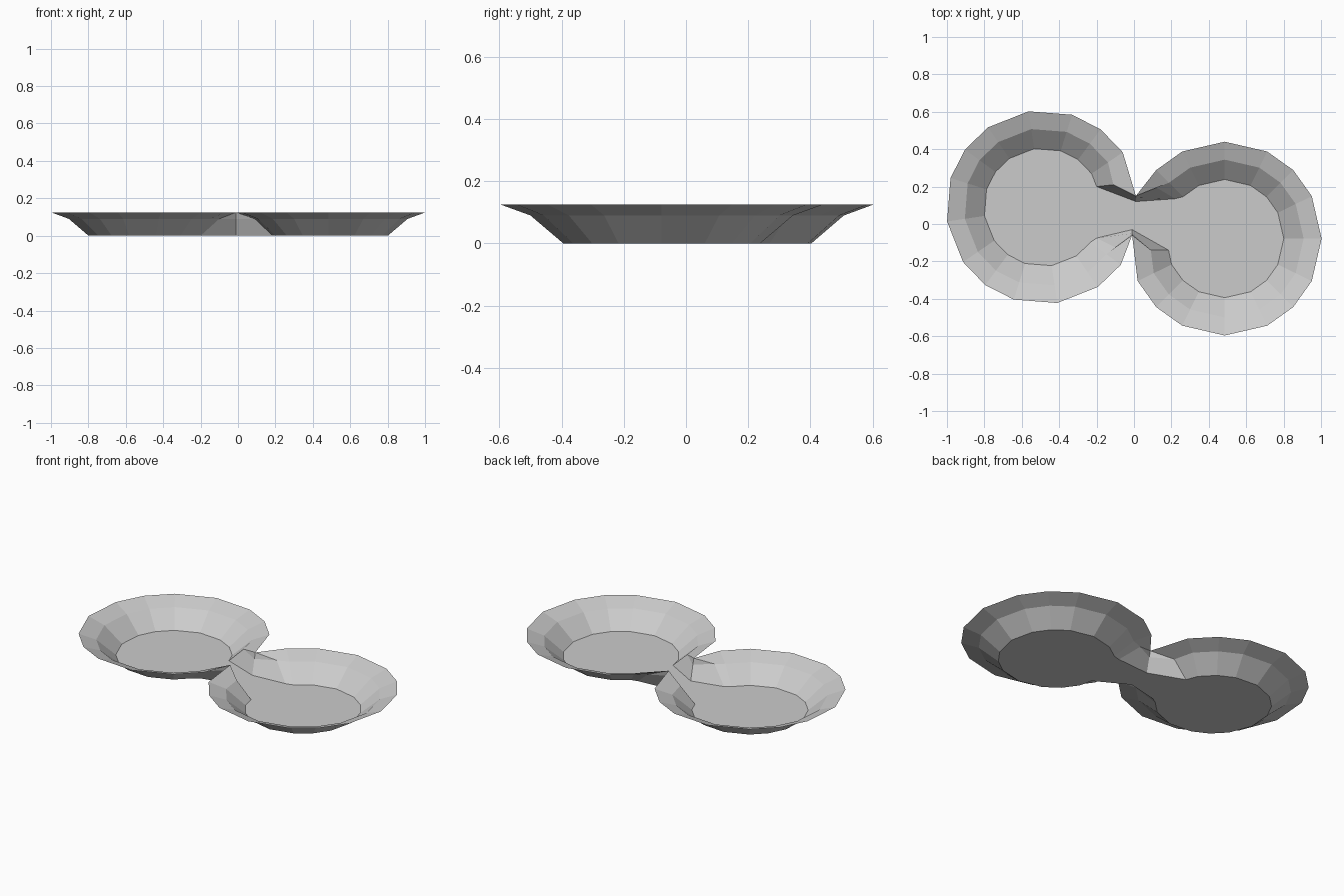
import bpy, bmesh
from math import radians, sin, cos

if "Cube" in bpy.data.objects:
    bpy.data.objects.remove(bpy.data.objects["Cube"])

HEIGHTS = (0.0, 0.09, 0.125)      # floor edge, wall bend, rim
RADII = (0.316, 0.422, 0.518)
STEPS = [q + a for q in (0, 90, 180, 270) for a in (0, 26, 45, 64)]


def bowl(cx, cy, turn, first, count):
    """Columns of (floor, bend, rim) points around one bowl."""
    cols = []
    for i in range(first, first + count):
        a = radians(STEPS[i % 16] + turn)
        cols.append([(cx + r * cos(a), cy + r * sin(a)) for r in RADII])
    return cols


# Narrow waist: the rim pinches to a single point on each side
back, front = (0.01, 0.15), (-0.01, -0.06)
waist_back = [[(0.22, 0.135), (0.12, 0.195), back],
              [(0.01, 0.12), (0.01, 0.141), back],
              [(-0.20, 0.20), (-0.11, 0.21), back]]
waist_front = [[(-0.20, -0.075), (-0.10, -0.125), front],
               [(-0.01, -0.03), (-0.01, -0.051), front],
               [(0.185, -0.14), (0.09, -0.14), front]]

columns = (bowl(0.485, -0.078, 0, 9, 14) + waist_back
           + bowl(-0.487, 0.09, 8.5, 1, 14) + waist_front)

# Loft the sloped walls and close the flat floor
bm = bmesh.new()
grid = [[bm.verts.new((x, y, z)) for (x, y), z in zip(c, HEIGHTS)] for c in columns]
for a, b in zip(grid, grid[1:] + grid[:1]):
    for k in range(2):
        bm.faces.new((a[k], b[k], b[k + 1], a[k + 1]))
floor = bm.faces.new([c[0] for c in grid])
bmesh.ops.remove_doubles(bm, verts=bm.verts[:], dist=0.0005)
bmesh.ops.recalc_face_normals(bm, faces=bm.faces[:])

mesh = bpy.data.meshes.new("double_dish")
bm.to_mesh(mesh)
bm.free()
dish = bpy.data.objects.new("double_dish", mesh)
bpy.context.collection.objects.link(dish)
